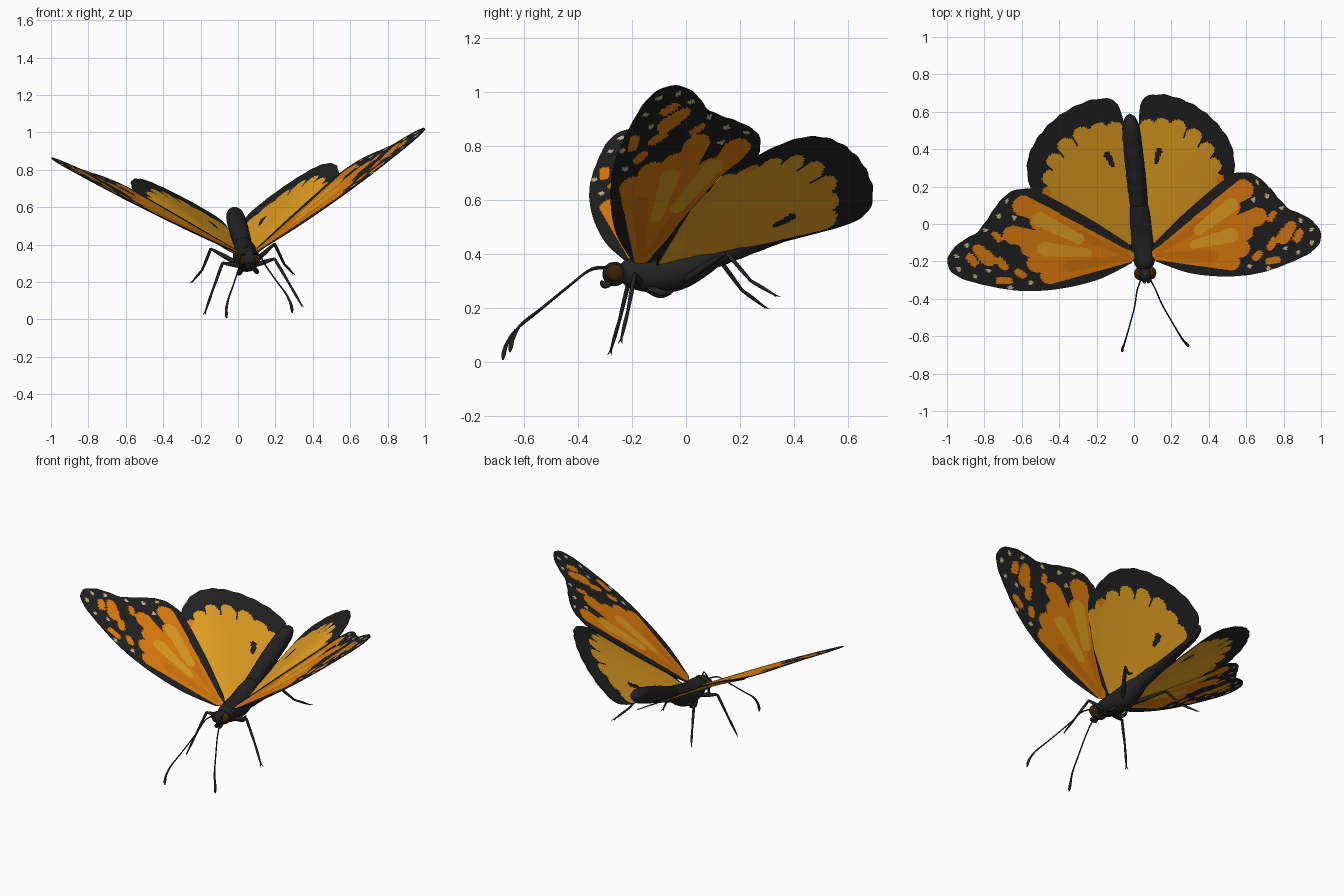
import bpy, math
from mathutils import Vector

if "Cube" in bpy.data.objects:
    bpy.data.objects.remove(bpy.data.objects["Cube"])

# The insect is symmetric about a tilted plane through its body: N . p = D
N, D = Vector((.994, .0745, .0795)).normalized(), .066


def material(name, rgb):
    m = bpy.data.materials.new(name)
    m.diffuse_color = (*rgb, 1)
    m.use_nodes = True
    m.node_tree.nodes["Principled BSDF"].inputs["Base Color"].default_value = m.diffuse_color
    return m


MATS = [material("black", (.016, .016, .016)),
        material("orange", (.80, .22, .004)),
        material("amber_yellow", (.80, .365, .016)),
        material("cream", (.60, .50, .33)),
        material("eye_brown", (.042, .017, .003)),
        material("deep_orange", (.68, .18, .003))]
BLACK, ORANGE, YELLOW, CREAM, BROWN, DEEP = range(6)


def reflect(p):
    p = Vector(p)
    return p - 2 * (N.dot(p) - D) * N


def mid(y, z):
    """Point on the symmetry plane."""
    return Vector(((D - N.y * y - N.z * z) / N.x, y, z))


def make(name, verts, faces, mats=None, smooth=True, flip=False):
    if flip:
        verts = [reflect(v) for v in verts]
        faces = [f[::-1] for f in faces]
    me = bpy.data.meshes.new(name)
    me.from_pydata([tuple(v) for v in verts], [], faces)
    for m in MATS:
        me.materials.append(m)
    if mats:
        me.polygons.foreach_set("material_index", mats)
    if smooth:
        me.shade_smooth()
    ob = bpy.data.objects.new(name, me)
    bpy.context.collection.objects.link(ob)
    return ob


def pair(name, *args, **kw):
    return [make("right_" + name, *args, **kw), make("left_" + name, *args, flip=True, **kw)]


def spline(pts, steps):
    """Catmull-Rom through tuples of any length."""
    out, n = [], len(pts)
    for i in range(n - 1):
        p = [pts[max(i - 1, 0)], pts[i], pts[i + 1], pts[min(i + 2, n - 1)]]
        for s in range(steps):
            t = s / steps
            out.append([.5 * (2 * b + (c - a) * t + (2 * a - 5 * b + 4 * c - d) * t * t
                        + (3 * b - a - 3 * c + d) * t ** 3) for a, b, c, d in zip(*p)])
    return out + [list(pts[-1])]


def tube(pts, steps=5, sides=10):
    """Round tube through (x, y, z, radius) points."""
    path = spline(pts, steps)
    verts, faces = [], []
    for i, p in enumerate(path):
        t = Vector(path[min(i + 1, len(path) - 1)][:3]) - Vector(path[max(i - 1, 0)][:3])
        t.normalize()
        a = t.cross(Vector((.9, .1, .42)))
        a.normalize()
        b = t.cross(a)
        for k in range(sides):
            w = 2 * math.pi * k / sides
            verts.append(Vector(p[:3]) + (a * math.cos(w) + b * math.sin(w)) * max(p[3], .001))
    for i in range(len(path) - 1):
        for k in range(sides):
            q = (k + 1) % sides
            faces.append((i * sides + k, i * sides + q, (i + 1) * sides + q, (i + 1) * sides + k))
    faces.append(tuple(range(sides))[::-1])
    faces.append(tuple(range(len(verts) - sides, len(verts))))
    return verts, faces


def ball(c, r, squash=(1, 1, 1), n=20):
    verts, faces = [], []
    for i in range(n + 1):
        th = math.pi * min(max(i / n, .01), .99)
        for k in range(n):
            ph = 2 * math.pi * k / n
            d = (math.sin(th) * math.cos(ph), math.sin(th) * math.sin(ph), math.cos(th))
            verts.append(Vector(c) + Vector([r * s * e for s, e in zip(squash, d)]))
    for i in range(n):
        for k in range(n):
            q = (k + 1) % n
            faces.append((i * n + k, (i + 1) * n + k, (i + 1) * n + q, i * n + q))
    return verts, faces


def in_capsule(x, y, c):
    x1, y1, x2, y2, r1, r2 = c
    dx, dy = x2 - x1, y2 - y1
    t = min(max(((x - x1) * dx + (y - y1) * dy) / (dx * dx + dy * dy + 1e-9), 0), 1)
    return math.hypot(x - x1 - t * dx, y - y1 - t * dy) < r1 + (r2 - r1) * t


def wing(name, root, outline, height, paint, nu, nv, ripple, waves):
    """Fan of faces from the root to the outline, painted by capsule-shaped patches."""
    path = spline(outline, 20)
    lens = [0]
    for a, b in zip(path, path[1:]):
        lens.append(lens[-1] + math.dist(a, b))
    edge, j = [], 0
    for i in range(nu + 1):
        s = lens[-1] * i / nu
        while j < len(lens) - 2 and lens[j + 1] < s:
            j += 1
        t = (s - lens[j]) / (lens[j + 1] - lens[j])
        p = [a + (b - a) * t for a, b in zip(path[j], path[j + 1])]
        k = 1 + ripple * math.sin(2 * math.pi * waves * i / nu) * (math.dist(p, root) > .5)
        edge.append([r + (e - r) * k for r, e in zip(root, p)])
    verts, faces, mats = [], [], []
    for e in edge:
        for v in range(nv + 1):
            f = .01 + .99 * v / nv
            x, y = (r + (q - r) * f for r, q in zip(root, e))
            verts.append(Vector((x, y, height(x, y))))
    for i in range(nu):
        for v in range(nv):
            a = i * (nv + 1) + v
            face = (a, a + nv + 1, a + nv + 2, a + 1)
            c = sum((verts[q] for q in face), Vector()) / 4
            m = BLACK
            for mat, patches in paint:
                if any(in_capsule(c.x, c.y, q) for q in patches):
                    m = mat
            faces.append(face)
            mats.append(m)
    for ob in pair(name, verts, faces, mats, smooth=False):
        mod = ob.modifiers.new("thickness", 'SOLIDIFY')
        mod.thickness, mod.offset = .004, 0


def fore_height(x, y):
    return .336 + .70 * x + .236 * y


def hind_height(x, y):
    """Tucked under the forewing in front, rising behind it (smooth minimum)."""
    behind = max((y + .15) * .73 - (x - .08) * .68, 0)
    a, b = .312 + .8 * x + .3 * y, fore_height(x, y) - .008 + .35 * behind
    h = max(.05 - abs(a - b), 0) / .05
    return min(a, b) - h * h * .0125


# Forewings: orange fan, amber streaks, tip blotches and pale margin specks
fore_orange = [(.12, -.17, .52, -.20, .022, .048), (.12, -.16, .57, -.13, .025, .05),
               (.13, -.15, .59, -.04, .025, .05), (.13, -.15, .66, .04, .022, .05),
               (.14, -.135, .585, .185, .015, .055), (.20, -.11, .52, .09, .03, .05),
               (.80, -.07, .84, -.01, .036, .028), (.87, -.08, .89, -.04, .020, .018),
               (.73, -.12, .75, -.09, .020, .022), (.72, -.20, .77, -.19, .018, .018),
               (.65, -.18, .67, -.16, .018, .02), (.73, .03, .75, .06, .018, .014)]
fore_deep = [(.13, -.165, .42, -.17, .015, .03), (.14, -.145, .36, .0, .012, .03)]
fore_amber = [(.35, -.03, .52, .10, .028, .038), (.32, -.11, .52, -.06, .022, .038)]
specks = [(.66, .225), (.71, .15), (.79, .085), (.89, .02), (.95, -.03), (.95, -.10), (.88, -.15),
          (.81, -.13), (.64, .13), (.72, -.235), (.62, -.225)]
wing("forewing", (.08, -.15),
     [(.12, -.2), (.3, -.262), (.5, -.28), (.68, -.26), (.85, -.2), (.96, -.14), (1, -.07), (.97, 0),
      (.9, .05), (.83, .08), (.77, .14), (.71, .21), (.64, .265), (.57, .275), (.5, .25), (.3, .085),
      (.12, -.09)],
     fore_height,
     [(ORANGE, fore_orange), (DEEP, fore_deep), (YELLOW, fore_amber),
      (CREAM, [(x, y, x, y, .012, .012) for x, y in specks])], 200, 85, .002, 26)

# Hindwings: amber rays ending in a scalloped black border
tips = [(.075, .515), (.15, .525), (.235, .515), (.32, .47), (.385, .395), (.425, .31), (.44, .23),
        (.43, .15), (.36, .08)]
wing("hindwing", (.085, -.11),
     [(.16, -.105), (.32, .005), (.50, .165), (.535, .27), (.53, .38), (.5, .46), (.44, .54),
      (.36, .61), (.27, .66), (.17, .69), (.1, .69), (.05, .67), (.03, .6), (.03, .5), (.045, .2),
      (.06, 0)],
     hind_height,
     [(YELLOW, [(.11, -.07, x, y, .03, .044) for x, y in tips]),
      (ORANGE, [(.46, .235, .465, .25, .016, .016)]),
      (BLACK, [(.12, .33, .135, .39, .010, .017)])],
     180, 75, .003, 24)

# Body: thorax and gently ringed abdomen
thorax = [(-.245, .33, .025), (-.215, .33, .052), (-.13, .322, .066), (-.04, .332, .07),
          (.05, .372, .06), (.11, .402, .045)]
make("thorax", *tube([(*mid(y, z), r) for y, z, r in thorax], 6, 24))
abdomen = []
for i in range(33):
    t = i / 32
    r = (.046 + .006 * math.sin(math.pi * t)) * math.sqrt(max(1 - max(0, (t - .8) / .2) ** 2, 0))
    r *= 1 + .014 * math.cos(2 * math.pi * 8 * t)
    abdomen.append((*mid(.06 + .53 * t, .375 + .235 * t - .03 * t * t), r))
make("abdomen", *tube(abdomen, 2, 24))

# Head, eyes and mouth feelers
make("head", *ball(mid(-.265, .325), .045))
eye = ball((.092, -.262, .328), .034, (.8, 1, 1))
pair("eye", *eye, [BROWN] * len(eye[1]))
pair("palp", *tube([(.072, -.275, .295, .010), (.078, -.30, .285, .013), (.075, -.315, .30, .004)]))

# Antennae with thickened ends
pair("antenna", *tube([(.08, -.285, .35, .005), (.115, -.35, .345, .004), (.15, -.43, .285, .004),
                       (.21, -.535, .20, .004), (.255, -.61, .14, .005), (.28, -.64, .09, .007),
                       (.288, -.65, .055, .008), (.29, -.653, .035, .003)], 6, 8))

# Legs: thigh, shin and foot, each foot with two claws
legs = {"front_leg": [(.09, -.17, .29), (.195, -.19, .325), (.275, -.215, .19), (.335, -.24, .085)],
        "hind_leg": [(.08, -.01, .30), (.195, .15, .405), (.245, .24, .30), (.29, .325, .25)]}
for name, p in legs.items():
    p = [Vector(q) for q in p]
    for part, a, b, r in (("thigh", 0, 1, (.012, .013, .007)), ("shin", 1, 2, (.008, .008, .006)),
                          ("foot", 2, 3, (.006, .007, .004))):
        m = (p[a] + p[b]) / 2
        pair(name + "_" + part, *tube([(*q, w) for q, w in zip((p[a], m, p[b]), r)], 4, 8))
    d = (p[3] - p[2]).normalized()
    for k, s in (("inner", -1), ("outer", 1)):
        e = p[3] + d * .022 + Vector((.006, .008, 0)) * s
        pair(name + "_" + k + "_claw", *tube([(*p[3], .004), (*e, .001)], 2, 6))

# Small folded forelegs under the thorax
pair("folded_foreleg", *tube([(.085, -.14, .275, .012), (.10, -.09, .255, .013),
                              (.09, -.05, .262, .006)], 4, 8))
